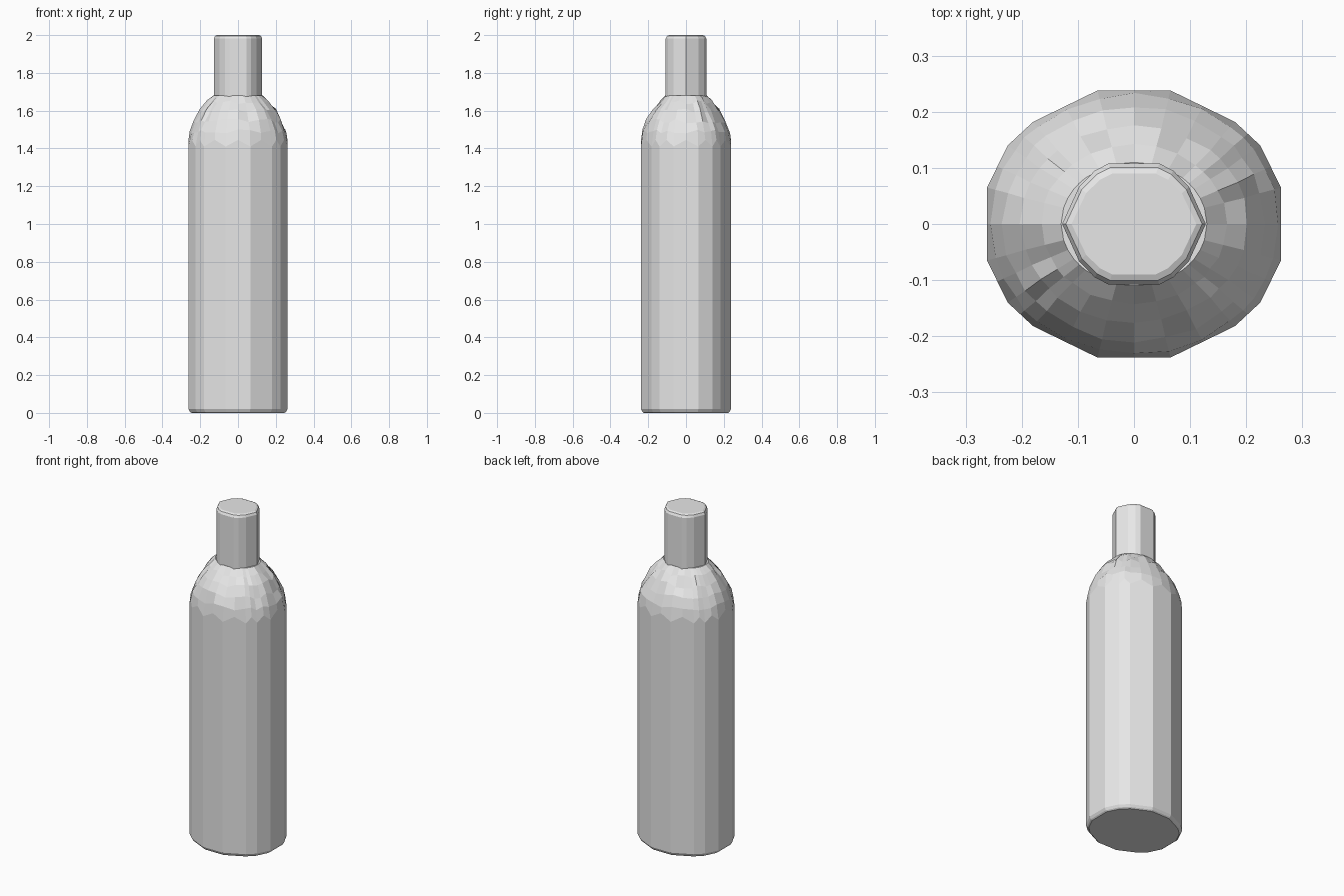
import bpy
import bmesh
import math
import random
from mathutils import Vector

random.seed(4)
cube = bpy.data.objects.get("Cube")
if cube:
    bpy.data.objects.remove(cube, do_unlink=True)

grey = bpy.data.materials.new("light grey")
grey.use_nodes = True
grey.diffuse_color = (0.8, 0.8, 0.8, 1)
grey.node_tree.nodes["Principled BSDF"].inputs["Base Color"].default_value = grey.diffuse_color


def full_outline(quarter):
    """Mirror a quarter outline over both axes, ordered by angle."""
    pts = {(sx * x + 0.0, sy * y + 0.0) for x, y in quarter for sx in (1, -1) for sy in (1, -1)}
    return sorted(pts, key=lambda p: math.atan2(p[1], p[0]))


def ring(outline, z, sx=1, sy=1):
    return [Vector((x * sx, y * sy, z)) for x, y in outline]


def loft(name, rings):
    """Skin a stack of equal rings and close both ends."""
    bm = bmesh.new()
    rows = [[bm.verts.new(p) for p in r] for r in rings]
    for low, high in zip(rows, rows[1:]):
        for i in range(len(low)):
            j = (i + 1) % len(low)
            bm.faces.new((low[i], low[j], high[j], high[i]))
    bm.faces.new(rows[0][::-1])
    bm.faces.new(rows[-1])
    bmesh.ops.recalc_face_normals(bm, faces=bm.faces)
    mesh = bpy.data.meshes.new(name)
    bm.to_mesh(mesh)
    bm.free()
    mesh.materials.append(grey)
    obj = bpy.data.objects.new(name, mesh)
    bpy.context.collection.objects.link(obj)


# Body: sixteen flat sides, each split once down the middle for the shoulder
corners = full_outline([(0.065, 0.238), (0.18, 0.182), (0.225, 0.14), (0.262, 0.065)])
body = []
for a, b in zip(corners, corners[1:] + corners[:1]):
    body += [a, ((a[0] + b[0]) / 2, (a[1] + b[1]) / 2)]
rings = [ring(body, 0, 0.94, 0.94), ring(body, 0.006, 0.97, 0.97), ring(body, 0.02)]

# Scalloped top edge where the flat sides meet the dome
scallop = ring(body, 1.41)
for p in scallop[1::2]:
    p.z = 1.445
rings.append(scallop)

# Shoulder: slightly uneven faceted dome
for z, rx, ry in [(1.49, 0.257, 0.232), (1.545, 0.234, 0.21), (1.6, 0.202, 0.175),
                  (1.645, 0.165, 0.142), (1.68, 0.13, 0.11)]:
    wobble = 0 if z > 1.67 else 0.012
    row = []
    for x, y in body:
        a = math.atan2(y / 0.238, x / 0.262)
        s = 1 + random.uniform(-wobble, wobble)
        row.append(Vector((rx * s * math.cos(a), ry * s * math.sin(a),
                           z + random.uniform(-wobble, wobble))))
    rings.append(row)
loft("bottle_body", rings)

# Neck with a bevelled closed top
neck = full_outline([(0.128, 0), (0.098, 0.066), (0.07, 0.095), (0.045, 0.108)])
loft("bottle_neck", [ring(neck, 1.66), ring(neck, 1.982),
                     ring(neck, 1.995, 0.95, 0.93), ring(neck, 2, 0.87, 0.83)])
